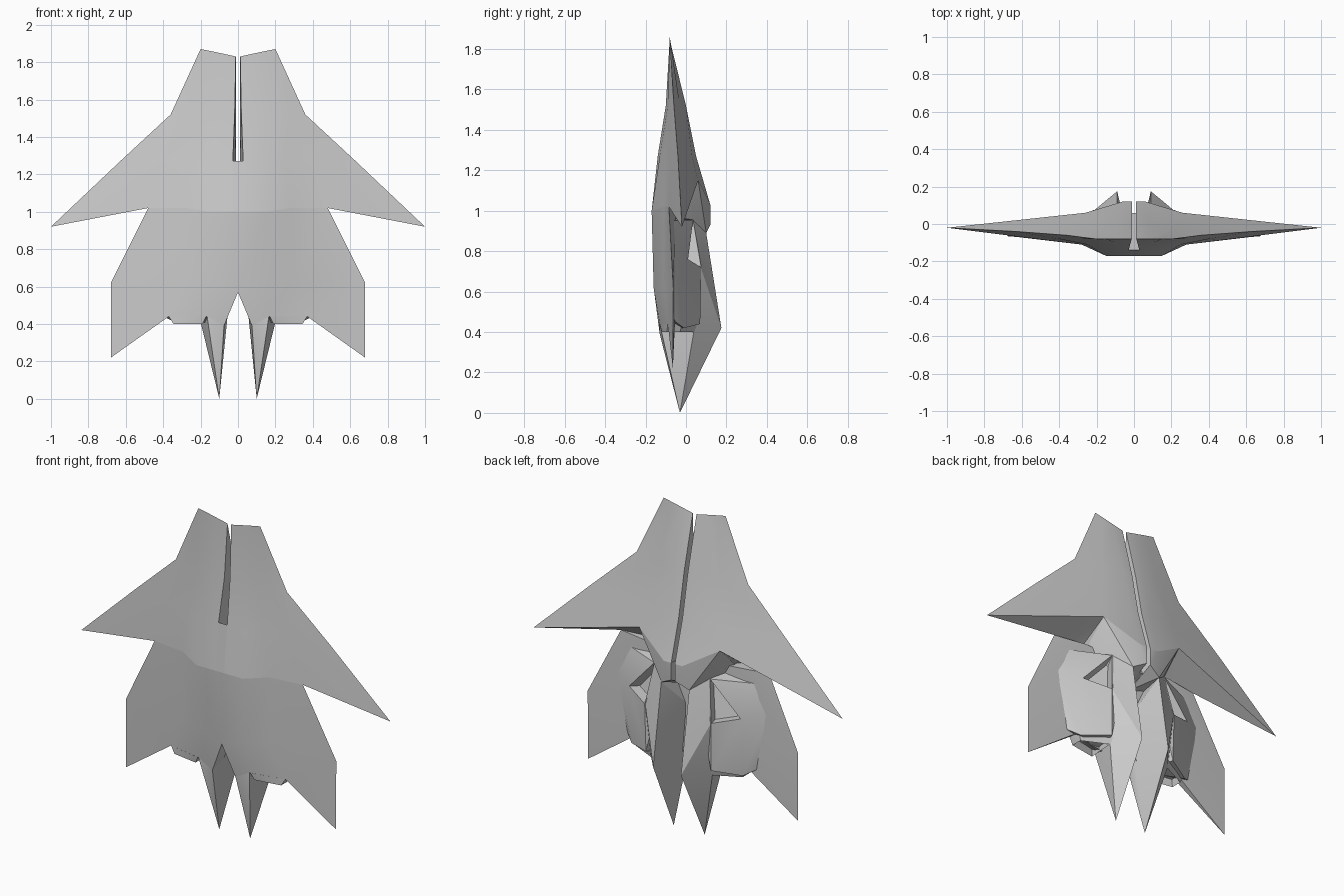
import bpy
import bmesh
import math
from mathutils import Vector

default_cube = bpy.data.objects.get("Cube")
if default_cube:
    bpy.data.objects.remove(default_cube, do_unlink=True)

# Single plain grey for the whole craft
hull_grey = bpy.data.materials.new("hull grey")
hull_grey.use_nodes = True
grey = (.6, .6, .6, 1)
hull_grey.diffuse_color = grey
hull_grey.node_tree.nodes["Principled BSDF"].inputs["Base Color"].default_value = grey


def finish(mesh_data, name, mirrored=True):
    """Turn a bmesh into a shaded object, mirrored across the centre line."""
    bmesh.ops.remove_doubles(mesh_data, verts=mesh_data.verts, dist=.0005)
    bmesh.ops.recalc_face_normals(mesh_data, faces=mesh_data.faces)
    mesh = bpy.data.meshes.new(name)
    mesh_data.to_mesh(mesh)
    mesh_data.free()
    mesh.materials.append(hull_grey)
    part = bpy.data.objects.new(name, mesh)
    bpy.context.collection.objects.link(part)
    if mirrored:
        mirror = part.modifiers.new("mirror", 'MIRROR')
        mirror.use_mirror_merge = False
    bpy.ops.object.select_all(action='DESELECT')
    part.select_set(True)
    bpy.context.view_layer.objects.active = part
    bpy.ops.object.shade_smooth_by_angle(angle=math.radians(25))
    return part


def loft(name, rows, cap_first):
    """Join rings of points into a skin; each end is closed by a strip."""
    mesh_data = bmesh.new()
    rings = [[mesh_data.verts.new(point) for point in row] for row in rows]
    count = len(rings[0])
    for upper, lower in zip(rings, rings[1:]):
        for i in range(count):
            j = (i + 1) % count
            mesh_data.faces.new((upper[i], upper[j], lower[j], lower[i]))
    capped = [rings[0], rings[-1]] if cap_first else [rings[-1]]
    for ring in capped:
        for i in range(count // 2 - 1):
            opposite = count - 2 - i
            mesh_data.faces.new((ring[i], ring[i + 1], ring[opposite]))
            mesh_data.faces.new((ring[i], ring[opposite], ring[opposite + 1]))
    return finish(mesh_data, name)


def solid(name, points, opening=None, rim=.012, depth=.04, mirrored=True):
    """Faceted convex part, optionally with a recessed opening on one side."""
    mesh_data = bmesh.new()
    for point in points:
        mesh_data.verts.new(point)
    bmesh.ops.convex_hull(mesh_data, input=mesh_data.verts)
    loose = [v for v in mesh_data.verts if not v.link_faces]
    bmesh.ops.delete(mesh_data, geom=loose, context='VERTS')
    bmesh.ops.dissolve_limit(mesh_data, angle_limit=math.radians(2),
                             verts=mesh_data.verts, edges=mesh_data.edges)
    bmesh.ops.recalc_face_normals(mesh_data, faces=mesh_data.faces)
    if opening:
        mesh_data.normal_update()
        direction = Vector(opening).normalized()
        mouth = max(mesh_data.faces, key=lambda face: face.normal.dot(direction))
        bmesh.ops.inset_individual(mesh_data, faces=[mouth], thickness=rim, depth=-depth)
    return finish(mesh_data, name, mirrored)


# Nose halves and swept wings: rings run from the back seam round to the front seam
loft("nose_and_wing", [
    [(.012, -.08, 1.83), (.08, -.08, 1.845), (.15, -.08, 1.86), (.2, -.08, 1.87),
     (.2, -.08, 1.87), (.15, -.08, 1.86), (.08, -.08, 1.845), (.012, -.08, 1.83)],
    [(.012, 0, 1.52), (.07, 0, 1.52), (.2, -.03, 1.52), (.36, -.06, 1.52),
     (.28, -.08, 1.52), (.2, -.09, 1.52), (.1, -.1, 1.52), (.018, -.1, 1.52)],
    [(.012, .05, 1.27), (.07, .05, 1.27), (.25, .03, 1.27), (.63, -.04, 1.27),
     (.4, -.08, 1.27), (.25, -.11, 1.27), (.15, -.13, 1.27), (.028, -.14, 1.27)],
    [(.012, .12, 1.03), (.06, .12, 1.03), (.26, .06, 1.15), (1, -.02, .92),
     (.48, -.085, 1.02), (.28, -.11, 1.02), (.15, -.17, 1), (.028, -.17, 1)],
], cap_first=False)

# Lower hull spreading into the flat tail wings
loft("lower_hull_and_tail_wing", [
    [(0, -.05, 1), (.28, -.05, 1.02), (.48, -.085, 1.02),
     (.28, -.11, 1.02), (.15, -.17, 1), (0, -.17, 1)],
    [(0, -.05, .57), (.33, -.05, .62), (.68, -.063, .62),
     (.28, -.11, .62), (.15, -.16, .62), (0, -.15, .57)],
    [(.075, -.05, .39), (.37, -.055, .44), (.68, -.065, .22),
     (.37, -.09, .44), (.165, -.13, .44), (.075, -.13, .39)],
], cap_first=True)

# Rear end of the body behind the wings
solid("body_tail", [
    (.012, .12, 1.03), (.06, .12, 1.03), (.26, .06, 1.15), (.26, -.08, 1.02),
    (.012, -.1, 1.02), (.012, .12, .93), (.09, .1, .89), (.18, .03, .96),
    (.2, -.1, .9), (.012, -.05, .85)])

# Floor of the central slot
solid("slot_floor", [(side * .028, y, z) for side in (-1, 1) for y, z in (
    (-.14, 1.27), (-.17, 1), (-.1, .85), (.06, .9))], mirrored=False)

# Spiked tail fins with a ridge along the back and a broad outer flank
solid("tail_fin", [
    (.1, -.03, 0), (.09, .175, .42), (.09, .1, .89), (.165, -.13, .44),
    (.075, -.13, .39), (.2, .04, .41), (.03, -.08, .7), (.13, -.06, .92),
    (.213, .073, .72), (.178, .033, .955)])

# Engine housings fairing the fins into the tail wings, with three-cornered intakes
solid("engine_housing", [
    (.18, .035, .955), (.36, .01, .76), (.215, .075, .72), (.1, .05, .93),
    (.5, -.07, .8), (.44, -.08, .95), (.2, -.1, .98), (.21, .07, .44),
    (.36, -.01, .42), (.43, -.065, .46), (.15, -.1, .42)],
    opening=(.35, .91, .2), rim=.012, depth=.06)

# Exhaust nozzles under the housings
solid("exhaust_nozzle", [
    (.17, -.13, .44), (.37, -.09, .44), (.36, -.02, .44), (.18, .06, .44),
    (.19, -.12, .4), (.345, -.095, .4), (.345, -.03, .4), (.2, .04, .4)],
    opening=(0, 0, -1))
